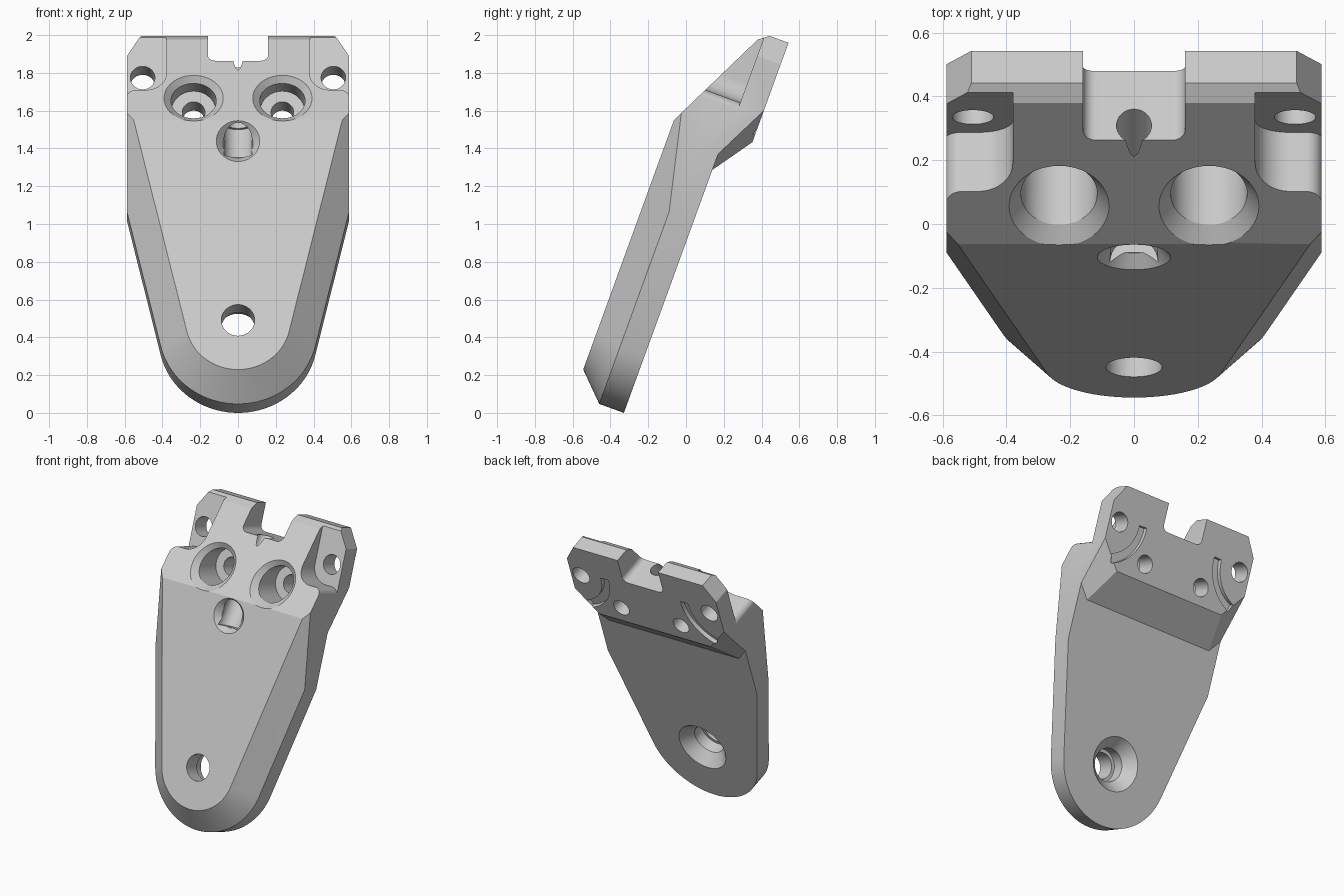
import bpy, bmesh
from math import sin, cos, radians, pi
from mathutils import Matrix, Vector

old = bpy.data.objects.get("Cube")
if old:
    bpy.data.objects.remove(old, do_unlink=True)

# Working space: x across, y depth (front to back), z along the leaning plate
FRONT, BACK, HEAD_BACK = -0.593, -0.312, -0.163
HALF, TOP, HOLE_Z = 0.588, 2.035, 0.316
TAPER = radians(-13.3)


def slope(z):
    """Depth of the sloped upper front face."""
    return FRONT + 0.491 * (z - 1.444)


def arc(cx, cz, r, a0, a1, n=12):
    angles = [radians(a0 + (a1 - a0) * i / n) for i in range(n + 1)]
    return [(cx + r * cos(a), cz + r * sin(a)) for a in angles]


def loft(name, rings):
    """Closed solid through rings of equal point count."""
    bm = bmesh.new()
    loops = [[bm.verts.new(p) for p in ring] for ring in rings]
    n = len(loops[0])
    for a, b in zip(loops, loops[1:]):
        for i in range(n):
            j = (i + 1) % n
            bm.faces.new((a[i], a[j], b[j], b[i]))
    bm.faces.new(loops[0])
    bm.faces.new(loops[-1])
    bmesh.ops.recalc_face_normals(bm, faces=bm.faces)
    mesh = bpy.data.meshes.new(name)
    bm.to_mesh(mesh)
    bm.free()
    ob = bpy.data.objects.new(name, mesh)
    bpy.context.scene.collection.objects.link(ob)
    return ob


def across(name, profile):
    """Side profile of (z, depth) points extruded over the full width."""
    return loft(name, [[(x, y, z) for z, y in profile] for x in (-HALF, HALF)])


def through(name, outline, y0, y1, sx=1):
    """Front outline of (x, z) points extruded in depth."""
    return loft(name, [[(x * sx, y, z) for x, z in outline] for y in (y0, y1)])


def turned(name, x, z, steps, n=40):
    """Turned solid along depth from (depth, radius) steps."""
    return loft(name, [[(px, y, pz) for px, pz in arc(x, z, r, 0, 360, n)[:-1]]
                       for y, r in steps])


def combine(target, tool, operation):
    mod = target.modifiers.new("join", 'BOOLEAN')
    mod.operation, mod.object, mod.solver = operation, tool, 'EXACT'
    graph = bpy.context.evaluated_depsgraph_get()
    mesh = bpy.data.meshes.new_from_object(target.evaluated_get(graph))
    target.modifiers.clear()
    target.data = mesh
    bpy.data.objects.remove(tool, do_unlink=True)


def clip(ob, point, normal):
    """Cut away what lies beyond a plane and cap the cut."""
    bm = bmesh.new()
    bm.from_mesh(ob.data)
    bmesh.ops.bisect_plane(bm, geom=bm.verts[:] + bm.edges[:] + bm.faces[:],
                           plane_co=point, plane_no=normal, clear_outer=True)
    rim = [e for e in bm.edges if e.is_boundary]
    if rim:
        bmesh.ops.holes_fill(bm, edges=rim, sides=0)
    bmesh.ops.recalc_face_normals(bm, faces=bm.faces)
    bm.to_mesh(ob.data)
    bm.free()


# Plate with a rounded, bevelled lower end
def tongue_ring(y, r):
    pts = arc(0, HOLE_Z, r, 193.3, 346.7, 40)
    ex, ez = pts[-1]
    ex, ez = ex - 2 * sin(TAPER), ez + 2 * cos(TAPER)
    return [(x, y, z) for x, z in pts + [(ex, ez), (-ex, ez)]]


body = across("mounting_bracket", [(-0.3, BACK), (-0.3, FRONT), (1.444, FRONT),
                                   (1.9, slope(1.9)), (1.9, BACK)])
tongue = loft("tongue", [tongue_ring(-0.65, 0.221), tongue_ring(-0.451, 0.42),
                         tongue_ring(-0.2, 0.42)])
combine(body, tongue, 'INTERSECT')

# Thick head with ramped step and trimmed corners
head = across("head", [(1.265, BACK), (1.475, HEAD_BACK), (TOP, HEAD_BACK), (TOP, -0.27),
                       (1.996, slope(1.996)), (1.62, slope(1.62)), (1.3, -0.42)])
a, b, c = (Vector(p) for p in ((HALF, BACK, 1.355), (HALF, HEAD_BACK, 1.653),
                               (0.44, HEAD_BACK, 1.475)))
low = (b - a).cross(c - a).normalized()
if low.x < 0:
    low = -low
for sx in (-1, 1):
    clip(head, (sx * a.x, a.y, a.z), (sx * low.x, low.y, low.z))
    clip(head, (sx * 0.51, 0, TOP), (sx * 0.125, 0, 0.08))
combine(body, head, 'UNION')

# Top notch
notch = arc(-0.12, 1.89, 0.04, 180, 270, 8) + arc(0.12, 1.89, 0.04, 270, 360, 8)
combine(body, through("notch", notch + [(0.16, 2.3), (-0.16, 2.3)], -0.9, 0.2), 'DIFFERENCE')

# Lower fixing hole, countersunk from the back
combine(body, turned("fixing_hole", 0, HOLE_Z,
                     [(-0.8, 0.088), (-0.47, 0.088), (-0.47, 0.11), (-0.39, 0.11),
                      (BACK, 0.18), (-0.2, 0.18)]), 'DIFFERENCE')

for sx in (-1, 1):
    # Corner pocket open to the side, and its bolt hole
    pocket = ([(0.38, 2.3)] + arc(0.49, 1.76, 0.11, 180, 270)
              + arc(0.54, 1.6, 0.05, 90, 0, 8) + [(0.8, 1.6), (0.8, 2.3)])
    combine(body, through("pocket", pocket, -0.9, -0.295, sx), 'DIFFERENCE')
    combine(body, turned("corner_hole", sx * 0.505, 1.79, [(-0.5, 0.065), (0, 0.065)]),
            'DIFFERENCE')

    # Counterbored bolt hole, its bevel following the sloped face
    def ring(r, y=None, d=0):
        return [(x, slope(z) + d if y is None else y, z)
                for x, z in arc(sx * 0.235, 1.593, r, 0, 360, 40)[:-1]]
    combine(body, loft("counterbore", [ring(0.157, d=-0.2), ring(0.157), ring(0.12, d=0.04),
                                       ring(0.12, -0.3), ring(0.06, -0.3), ring(0.06, 0)]),
            'DIFFERENCE')

    # Curved groove on the back of the head
    groove = arc(0.6, 1.81, 0.255, 178, 250, 16) + arc(0.6, 1.81, 0.315, 250, 178, 16)
    combine(body, through("groove", groove, HEAD_BACK - 0.03, 0, sx), 'DIFFERENCE')


# Slanted pin bore from the front face up into the notch
def bore_ring(z, r):
    y = -0.345 - 0.391 * (1.85 - z)
    return [(px, y + py, z) for px, py in arc(0, 0, r, 0, 360, 32)[:-1]]


combine(body, loft("pin_bore", [bore_ring(1.25, 0.075), bore_ring(1.45, 0.075),
                                bore_ring(1.45, 0.055), bore_ring(1.95, 0.055)]), 'DIFFERENCE')
combine(body, turned("bore_mouth", 0, 1.325, [(-0.7, 0.115), (FRONT, 0.115), (-0.55, 0.08)]),
        'DIFFERENCE')

# Lean the part back, set it on the ground and shade it
body.data.transform(Matrix.Rotation(radians(-20), 4, 'X'))
floor = min(v.co.z for v in body.data.vertices)
body.data.transform(Matrix.Translation((0, 0, -floor)))

grey = bpy.data.materials.new("light_grey")
grey.use_nodes = True
colour = (0.6, 0.6, 0.6, 1)
grey.diffuse_color = colour
grey.node_tree.nodes["Principled BSDF"].inputs["Base Color"].default_value = colour
body.data.materials.clear()
body.data.materials.append(grey)
for poly in body.data.polygons:
    poly.material_index = 0

bpy.ops.object.select_all(action='DESELECT')
body.select_set(True)
bpy.context.view_layer.objects.active = body
bpy.ops.object.shade_smooth_by_angle(angle=radians(25))
